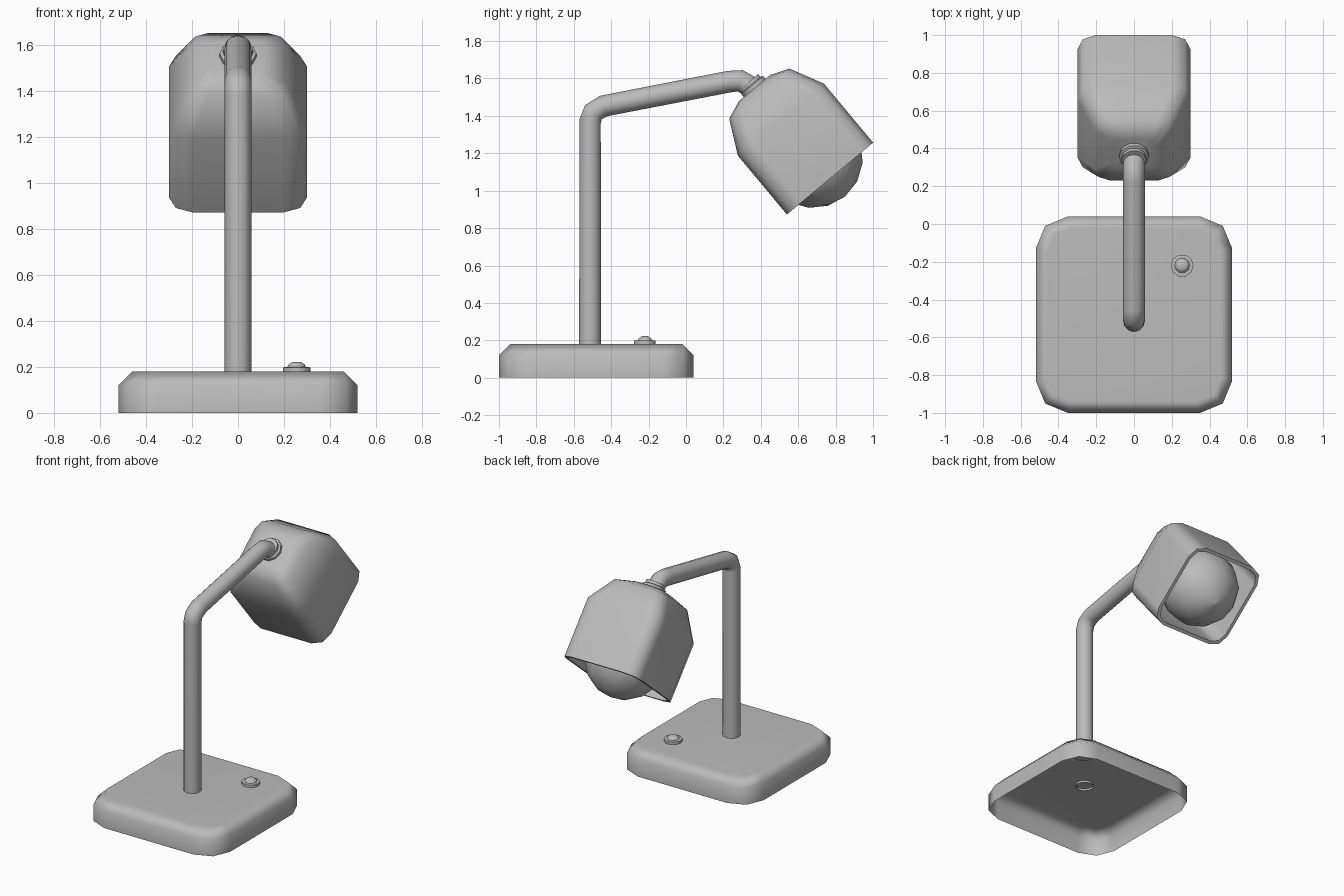
import bpy, bmesh, math
from mathutils import Vector, Matrix

cube = bpy.data.objects.get("Cube")
if cube:
    bpy.data.objects.remove(cube, do_unlink=True)

grey = bpy.data.materials.new("plain grey")
grey.use_nodes = True
COLOUR = (0.5, 0.5, 0.5, 1)
grey.diffuse_color = COLOUR
grey.node_tree.nodes["Principled BSDF"].inputs["Base Color"].default_value = COLOUR


def loft(name, rings, cap_start=False, cap_end=False, matrix=Matrix(), angle=50):
    """Skin a row of equal-sized rings and optionally close the ends."""
    bm = bmesh.new()
    loops = [[bm.verts.new(matrix @ Vector(p)) for p in ring] for ring in rings]
    n = len(loops[0])
    for low, high in zip(loops, loops[1:]):
        for i in range(n):
            j = (i + 1) % n
            bm.faces.new((low[i], low[j], high[j], high[i]))
    if cap_start:
        bm.faces.new(loops[0][::-1])
    if cap_end:
        bm.faces.new(loops[-1])
    mesh = bpy.data.meshes.new(name)
    bm.to_mesh(mesh)
    bm.free()
    mesh.materials.append(grey)
    obj = bpy.data.objects.new(name, mesh)
    bpy.context.collection.objects.link(obj)
    bpy.ops.object.select_all(action='DESELECT')
    obj.select_set(True)
    bpy.context.view_layer.objects.active = obj
    bpy.ops.object.shade_smooth_by_angle(angle=math.radians(angle))
    weighted = obj.modifiers.new("weighted normals", 'WEIGHTED_NORMAL')
    weighted.keep_sharp = True
    return obj


def rounded_square(half, radius, z):
    """Square ring with two-segment corners."""
    c = half - radius
    ring = []
    for k, (sx, sy) in enumerate(((1, 1), (-1, 1), (-1, -1), (1, -1))):
        for step in range(3):
            a = math.radians(90 * k + 45 * step)
            ring.append((sx * c + radius * math.cos(a), sy * c + radius * math.sin(a), z))
    return ring


def circle(radius, z, sides):
    turns = [2 * math.pi * i / sides for i in range(sides)]
    return [(radius * math.cos(a), radius * math.sin(a), z) for a in turns]


def squares(levels):
    return [rounded_square(*level) for level in levels]


def lathe(name, profile, sides, matrix, **caps):
    return loft(name, [circle(r, z, sides) for r, z in profile], matrix=matrix, **caps)


# Base: hollow shell, open underneath
loft("base", squares([(0.52, 0.17, 0), (0.52, 0.17, 0.12), (0.46, 0.13, 0.18)]),
     cap_end=True, matrix=Matrix.Translation((0, -0.48, 0)))

# Switch: flange and domed button
switch_place = Matrix.Translation((0.255, -0.22, 0))
lathe("switch_flange", [(0.06, 0.17), (0.06, 0.198), (0.04, 0.2)], 10, switch_place,
      cap_start=True, cap_end=True)
lathe("switch_button", [(0.042, 0.195), (0.036, 0.21), (0.018, 0.222)], 10, switch_place,
      cap_end=True)

# Stand: tube swept along a bent path in the y-z plane
path = [Vector((0, y, z)) for y, z in (
    (-0.513, 0.165), (-0.513, 1.37), (-0.495, 1.42), (-0.44, 1.453),
    (0.23, 1.583), (0.29, 1.588), (0.37, 1.54))]
tube = []
for i, p in enumerate(path):
    t_in = (p - path[max(i - 1, 0)]).normalized()
    t_out = (path[min(i + 1, len(path) - 1)] - p).normalized()
    tangent = (t_in + t_out).normalized()
    side = Vector((1, 0, 0))
    up = tangent.cross(side)
    tube.append([p + side * x + up * y for x, y, _ in circle(0.058, 0, 12)])
loft("stand_tube", tube)

# Lamp head frame: origin at the rim centre, local z towards the closed end
head = Matrix.Translation((0, 0.77, 1.065)) @ Matrix.Rotation(math.radians(39.8), 4, 'X')

# Shade: outer wall, thin rim and inner wall
outer = [(0.11, 0.05, 0.63), (0.21, 0.08, 0.59), (0.3, 0.1, 0.41), (0.3, 0.1, 0)]
inner = [(0.278, 0.085, 0), (0.278, 0.085, 0.4), (0.195, 0.07, 0.568), (0.1, 0.045, 0.605)]
shade = loft("shade", squares(outer + inner), cap_start=True, cap_end=True, matrix=head)
shade.data.flip_normals()

# Collar joining the tube to the shade
lathe("collar", [(0.08, 0.615), (0.08, 0.65), (0.066, 0.655), (0.066, 0.675)], 10, head,
      cap_start=True, cap_end=True)

# Bulb and its socket
R = 0.265
bulb = []
for k in range(9):
    a = math.pi * (k + 0.02) / 8.04
    bulb.append((R * math.sin(a), 0.14 - R * math.cos(a)))
lathe("bulb", bulb, 12, head, cap_start=True, cap_end=True)
lathe("bulb_socket", [(0.08, 0.36), (0.08, 0.61)], 12, head)
